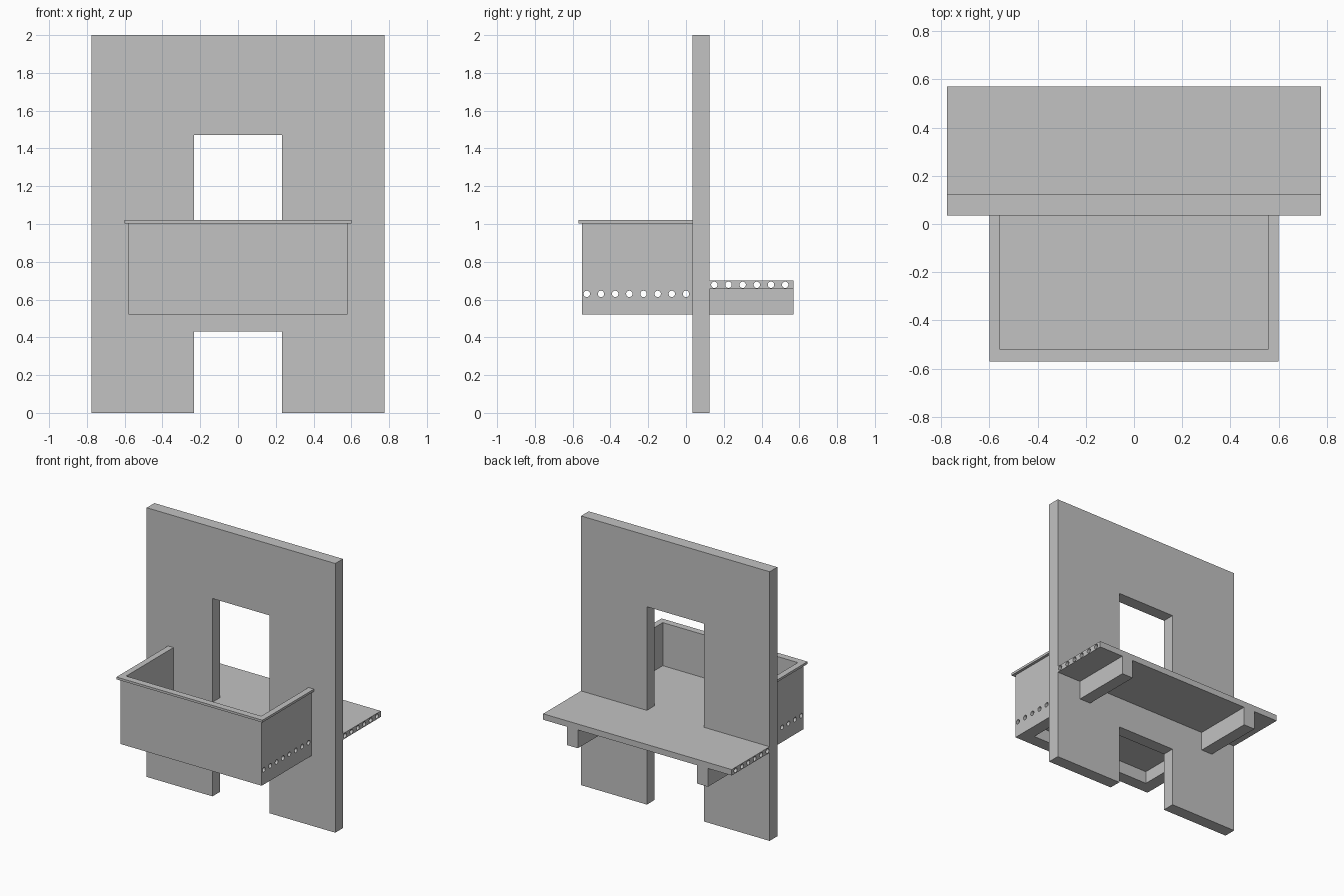
import bpy, bmesh, math
from mathutils import Matrix

if "Cube" in bpy.data.objects:
    bpy.data.objects.remove(bpy.data.objects["Cube"])

mat = bpy.data.materials.new("concrete_grey")
mat.diffuse_color = (0.54, 0.54, 0.54, 1)
mat.use_nodes = True
mat.node_tree.nodes["Principled BSDF"].inputs["Base Color"].default_value = mat.diffuse_color


def finish(name, bm):
    me = bpy.data.meshes.new(name)
    bmesh.ops.recalc_face_normals(bm, faces=bm.faces)
    bm.to_mesh(me)
    bm.free()
    me.materials.append(mat)
    ob = bpy.data.objects.new(name, me)
    bpy.context.collection.objects.link(ob)
    return ob


def box(name, x0, x1, y0, y1, z0, z1):
    bm = bmesh.new()
    bmesh.ops.create_cube(bm, size=1)
    for v in bm.verts:
        v.co = (x1 if v.co.x > 0 else x0, y1 if v.co.y > 0 else y0, z1 if v.co.z > 0 else z0)
    return finish(name, bm)


def u_shape(name, outer_x, outer_y, inner_x, inner_y, z0, z1):
    # Three-sided frame, open towards the wall
    pts = [(-outer_x, WALL0), (-outer_x, outer_y), (outer_x, outer_y), (outer_x, WALL0),
           (inner_x, WALL0), (inner_x, inner_y), (-inner_x, inner_y), (-inner_x, WALL0)]
    bm = bmesh.new()
    f = bm.faces.new([bm.verts.new((x, y, z0)) for x, y in pts])
    r = bmesh.ops.extrude_face_region(bm, geom=[f])
    for v in r["geom"]:
        if isinstance(v, bmesh.types.BMVert):
            v.co.z = z1
    return finish(name, bm)


def cut(ob, cutter):
    cutter.hide_render = True
    cutter.display_type = 'WIRE'
    m = ob.modifiers.new("cut", 'BOOLEAN')
    m.operation = 'DIFFERENCE'
    m.solver = 'EXACT'
    m.object = cutter
    bpy.context.view_layer.objects.active = ob
    bpy.ops.object.modifier_apply(modifier=m.name)
    bpy.data.objects.remove(cutter)


def bore_cores(ob, ys, z, radius=0.017):
    # Row of round channels running along x
    bm = bmesh.new()
    for y in ys:
        bmesh.ops.create_cone(bm, cap_ends=True, segments=20, radius1=radius, radius2=radius, depth=2,
                              matrix=Matrix.Translation((0, y, z)) @ Matrix.Rotation(math.pi / 2, 4, 'Y'))
    cut(ob, finish("core_cutter", bm))


WALL0, WALL1 = 0.035, 0.125

# Wall with two openings
wall = box("wall", -0.775, 0.775, WALL0, WALL1, 0, 2)
for z0, z1 in ((-0.2, 0.432), (0.70, 1.47)):
    cut(wall, box("opening_cutter", -0.234, 0.234, -0.1, 0.3, z0, z1))

# Indoor floor slab and its two beams
slab = box("indoor_slab", -0.775, 0.775, WALL1, 0.57, 0.656, 0.70)
bore_cores(slab, [0.15 + 0.075 * i for i in range(6)], 0.678)
for side, s in (("right", 1), ("left", -1)):
    a, b = sorted((0.49 * s, 0.58 * s))
    box("indoor_beam_" + side, a, b, WALL1, 0.57, 0.52, 0.656)

# Balcony: floor, beams beneath, parapet and cap
floor = box("balcony_floor", -0.58, 0.58, -0.55, WALL0, 0.61, 0.70)
bore_cores(floor, [-0.525 + 0.075 * i for i in range(8)], 0.63)
u_shape("balcony_beams", 0.58, -0.55, 0.49, -0.46, 0.52, 0.61)
u_shape("balcony_parapet", 0.58, -0.55, 0.555, -0.52, 0.70, 1.003)
u_shape("balcony_cap", 0.60, -0.57, 0.555, -0.52, 1.003, 1.02)
